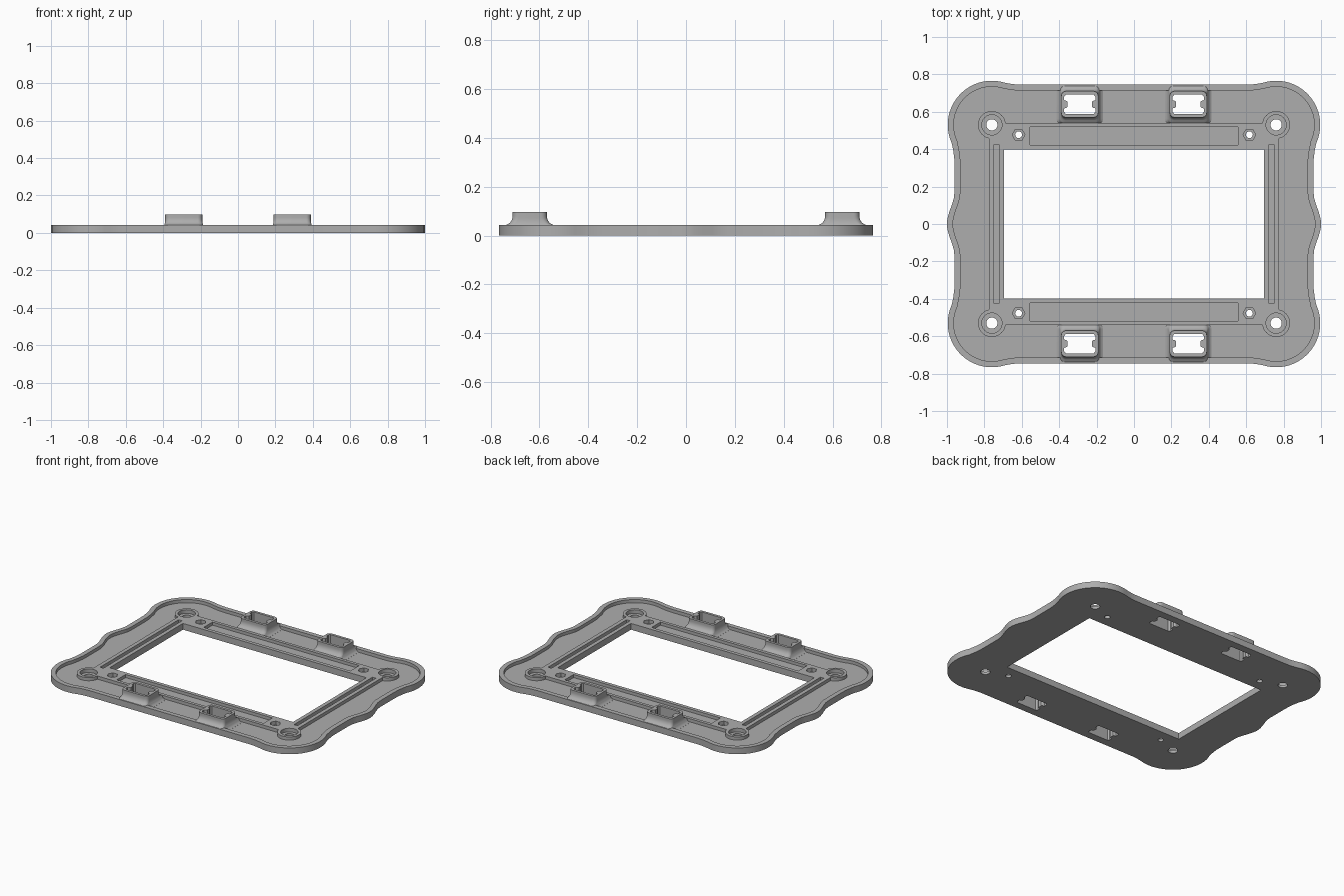
import bpy, bmesh
from math import sin, cos, radians, sqrt, pi

if "Cube" in bpy.data.objects:
    bpy.data.objects.remove(bpy.data.objects["Cube"])

TOP, FLOOR, CLIP_TOP = 0.043, 0.021, 0.097
BOSS = (0.76, 0.53)

grey = bpy.data.materials.new("plain grey")
grey.use_nodes = True
grey.diffuse_color = (0.42, 0.42, 0.42, 1)
grey.node_tree.nodes["Principled BSDF"].inputs["Base Color"].default_value = grey.diffuse_color


def loft(name, rings):
    """Closed solid from rings, each a pair of (2D points, height)."""
    bm = bmesh.new()
    loops = [[bm.verts.new((x, y, z)) for x, y in pts] for pts, z in rings]
    n = len(loops[0])
    bm.faces.new(loops[0])
    bm.faces.new(loops[-1])
    for a, b in zip(loops, loops[1:]):
        for i in range(n):
            j = (i + 1) % n
            bm.faces.new((a[i], a[j], b[j], b[i]))
    bmesh.ops.recalc_face_normals(bm, faces=bm.faces)
    mesh = bpy.data.meshes.new(name)
    bm.to_mesh(mesh)
    bm.free()
    mesh.materials.append(grey)
    ob = bpy.data.objects.new(name, mesh)
    bpy.context.collection.objects.link(ob)
    return ob


def prism(pts, z0, z1, name="cutter"):
    return loft(name, [(pts, z0), (pts, z1)])


def boolean(target, tool, op="DIFFERENCE"):
    mod = target.modifiers.new("cut", "BOOLEAN")
    mod.operation, mod.solver, mod.object = op, "EXACT", tool
    bpy.context.view_layer.objects.active = target
    bpy.ops.object.modifier_apply(modifier=mod.name)
    bpy.data.objects.remove(tool)


def mirrored(q):
    """Full outline from its first quadrant, given counter-clockwise."""
    return (q + [(-x, y) for x, y in reversed(q)]
            + [(-x, -y) for x, y in q] + [(x, -y) for x, y in reversed(q)])


def moved(pts, cx, cy):
    return [(x + cx, y + cy) for x, y in pts]


def circle(r, n=32, cx=0, cy=0):
    return [(cx + r * cos(2 * pi * i / n), cy + r * sin(2 * pi * i / n)) for i in range(n)]


def rect(hx, hy):
    return mirrored([(hx, hy)])[:1] + [(-hx, hy), (-hx, -hy), (hx, -hy)]


def round_rect(hx, hy, r, n=6):
    return mirrored([(hx - r + r * cos(i * pi / 2 / n), hy - r + r * sin(i * pi / 2 / n))
                     for i in range(n + 1)])


def outline(d):
    """Wavy frame outline, moved inward by d."""
    side = [(1, 0.012), (0.996, 0.035), (0.986, 0.07), (0.973, 0.105),
            (0.964, 0.135), (0.96, 0.17), (0.96, 0.3), (0.961, 0.35), (0.966, 0.39)]
    q = [(x - d, y) for x, y in side]
    r = 0.236 - d
    q += [(BOSS[0] + r * cos(radians(a)), BOSS[1] + r * sin(radians(a)))
          for a in range(-25, 109, 7)]
    return mirrored(q + [(0.65, 0.748 - d), (0.61, 0.745 - d)])


def corners(x, y):
    return [(sx * x, sy * y) for sx in (-1, 1) for sy in (-1, 1)]


bosses = corners(*BOSS)
clips = corners(0.29, 0.64)
nuts = corners(0.617, 0.477)

# Frame plate
frame = prism(outline(0), 0, TOP, "frame")

# Sunken channel between the rim and the inner plateau
pocket = prism(outline(0.032), FLOOR, 0.2, "pocket")
boolean(pocket, prism(rect(0.775, 0.54), -0.1, 0.3))
for c in bosses:
    boolean(pocket, prism(circle(0.074, 40, *c), -0.1, 0.3))
boolean(frame, pocket)


# Flared clip sockets
def flare(z, z0, height, width):
    u = min(1, max(0, (z - z0) / height))
    return width * (1 - sqrt(1 - (1 - u) ** 2))


def clip_ring(z):
    return round_rect(0.099 + flare(z, FLOOR, 0.05, 0.03),
                      0.07 + flare(z, TOP, 0.04, 0.033), 0.025)


heights = [FLOOR + 0.0005 + i * 0.0055 for i in range(12)] + [CLIP_TOP]
for c in clips:
    rings = [(moved(clip_ring(max(z, FLOOR)), *c), z) for z in [0.01] + heights]
    boolean(frame, loft("clip", rings), "UNION")

# Notched openings through the sockets
notched = mirrored([(0.065, 0.012), (0.07, 0.018), (0.083, 0.022), (0.083, 0.042), (0.074, 0.052)])
for c in clips:
    boolean(frame, prism(moved(notched, *c), -0.1, 0.3))

# Window opening
boolean(frame, prism(rect(0.695, 0.397), -0.1, 0.3))

# Shallow slots along the four sides of the window
for s in (-1, 1):
    boolean(frame, prism(moved(rect(0.556, 0.048), 0, s * 0.47), FLOOR + 0.001, 0.3))
    boolean(frame, prism(moved(rect(0.013, 0.425), s * 0.735, 0), FLOOR + 0.001, 0.3))

# Counterbored corner holes
for c in bosses:
    boolean(frame, prism(circle(0.054, 32, *c), FLOOR - 0.003, 0.3))
    boolean(frame, prism(circle(0.03, 32, *c), -0.1, 0.3))

# Hexagonal nut seats with screw holes
for c in nuts:
    boolean(frame, prism(circle(0.034, 6, *c), FLOOR - 0.003, 0.3))
    boolean(frame, prism(circle(0.018, 20, *c), -0.1, 0.3))

# Smooth the curved walls, keep edges sharp
bpy.ops.object.select_all(action="DESELECT")
frame.select_set(True)
bpy.context.view_layer.objects.active = frame
bpy.ops.object.shade_smooth_by_angle(angle=radians(30))
